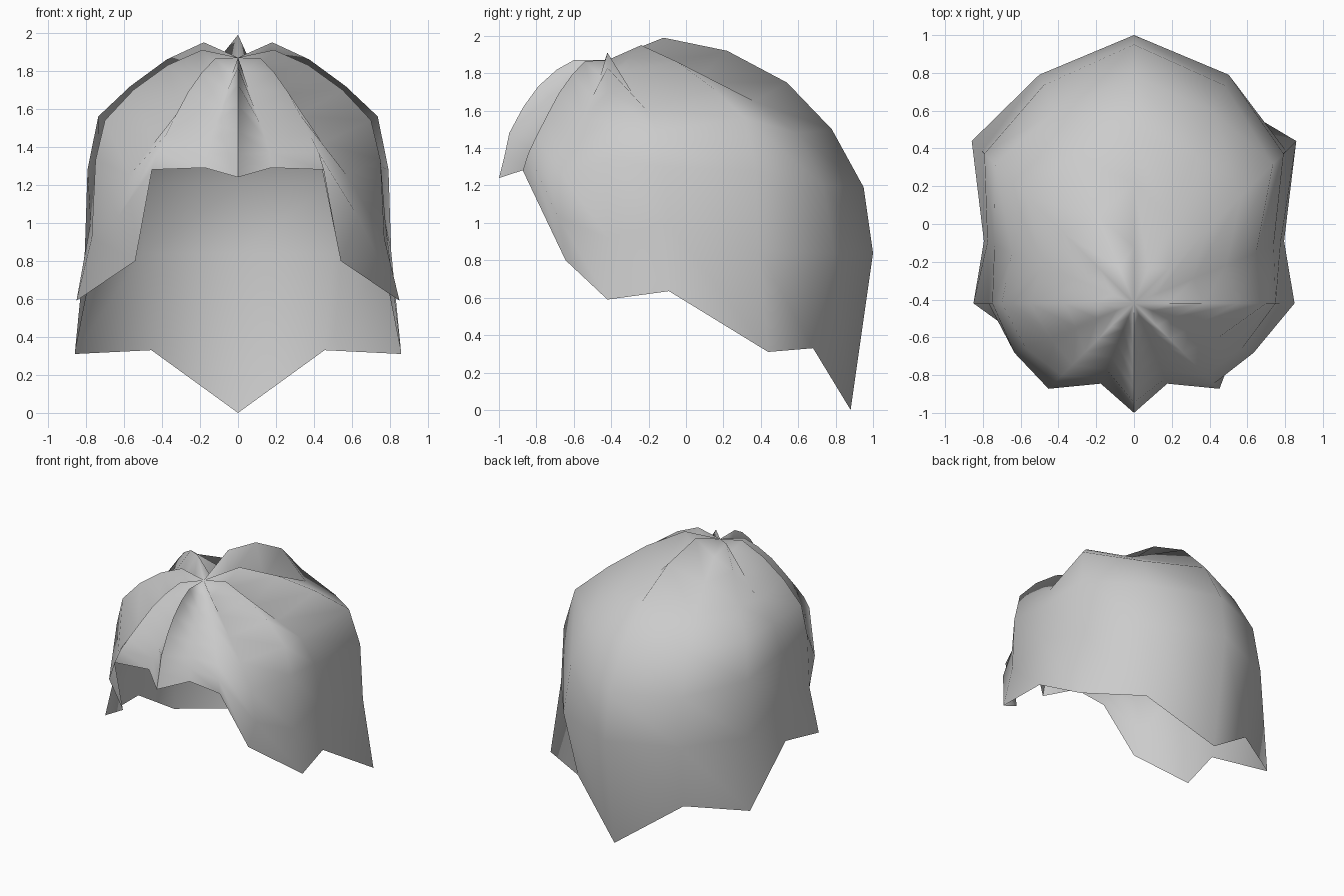
import bpy, bmesh, math

if "Cube" in bpy.data.objects:
    bpy.data.objects.remove(bpy.data.objects["Cube"])

# Crown point where all locks meet
CROWN_Y, CROWN_Z = -0.42, 1.87

# Lock profiles as (distance from crown axis, height), front to back every 22.5 degrees
front = [(.18, 1.87), (.27, 1.82), (.37, 1.73), (.45, 1.62), (.525, 1.48), (.55, 1.36), (.58, 1.24)]
fringe_valley = [(.08, 1.785), (.15, 1.695), (.23, 1.60), (.31, 1.52), (.38, 1.44), (.43, 1.37), (.46, 1.29)]
fringe_ridge = [(.17, 1.865), (.27, 1.79), (.37, 1.69), (.46, 1.57), (.54, 1.46), (.60, 1.37), (.64, 1.28)]
temple_valley = [(.10, 1.785), (.21, 1.675), (.33, 1.56), (.48, 1.42), (.62, 1.25), (.685, 1.03), (.585, .80)]
side_ridge = [(.19, 1.91), (.37, 1.83), (.55, 1.70), (.70, 1.54), (.75, 1.33), (.77, .92), (.85, .59)]
side_valley = [(.13, 1.81), (.34, 1.70), (.53, 1.61), (.70, 1.49), (.80, 1.30), (.84, 1.0), (.86, .635)]
rear_ridge = [(.255, 1.95), (.53, 1.86), (.80, 1.72), (1.04, 1.56), (1.12, 1.28), (1.14, .85), (1.215, .31)]
rear_valley = [(.20, 1.82), (.50, 1.75), (.85, 1.65), (1.10, 1.48), (1.25, 1.20), (1.31, .84), (1.19, .33)]
back = [(.30, 1.99), (.64, 1.92), (.96, 1.75), (1.20, 1.50), (1.37, 1.19), (1.42, .84), (1.30, 0.0)]

half = [front, fringe_valley, fringe_ridge, temple_valley, side_ridge,
        side_valley, rear_ridge, rear_valley, back]
locks = half + half[-2:0:-1]          # mirror the right half onto the left

# Hair shell: sweep the locks around the crown
bm = bmesh.new()
crown = bm.verts.new((0, CROWN_Y, CROWN_Z))
columns = []
for i, lock in enumerate(locks):
    a = i * math.tau / len(locks)
    columns.append([bm.verts.new((r * math.sin(a), CROWN_Y - r * math.cos(a), z))
                    for r, z in lock])
for i, col in enumerate(columns):
    nxt = columns[(i + 1) % len(columns)]
    bm.faces.new((crown, col[0], nxt[0]))
    for j in range(len(col) - 1):
        bm.faces.new((col[j], col[j + 1], nxt[j + 1], nxt[j]))
for f in bm.faces:
    f.smooth = True

# Sharp parting down the front lock
parting = [crown] + columns[0]
for a, b in zip(parting, parting[1:]):
    bm.edges.get((a, b)).smooth = False

mesh = bpy.data.meshes.new("hair")
bm.to_mesh(mesh)
bm.free()
hair = bpy.data.objects.new("hair", mesh)
bpy.context.collection.objects.link(hair)

grey = bpy.data.materials.new("light grey")
grey.diffuse_color = (0.6, 0.6, 0.6, 1)
grey.use_nodes = True
grey.node_tree.nodes["Principled BSDF"].inputs["Base Color"].default_value = grey.diffuse_color
mesh.materials.append(grey)
